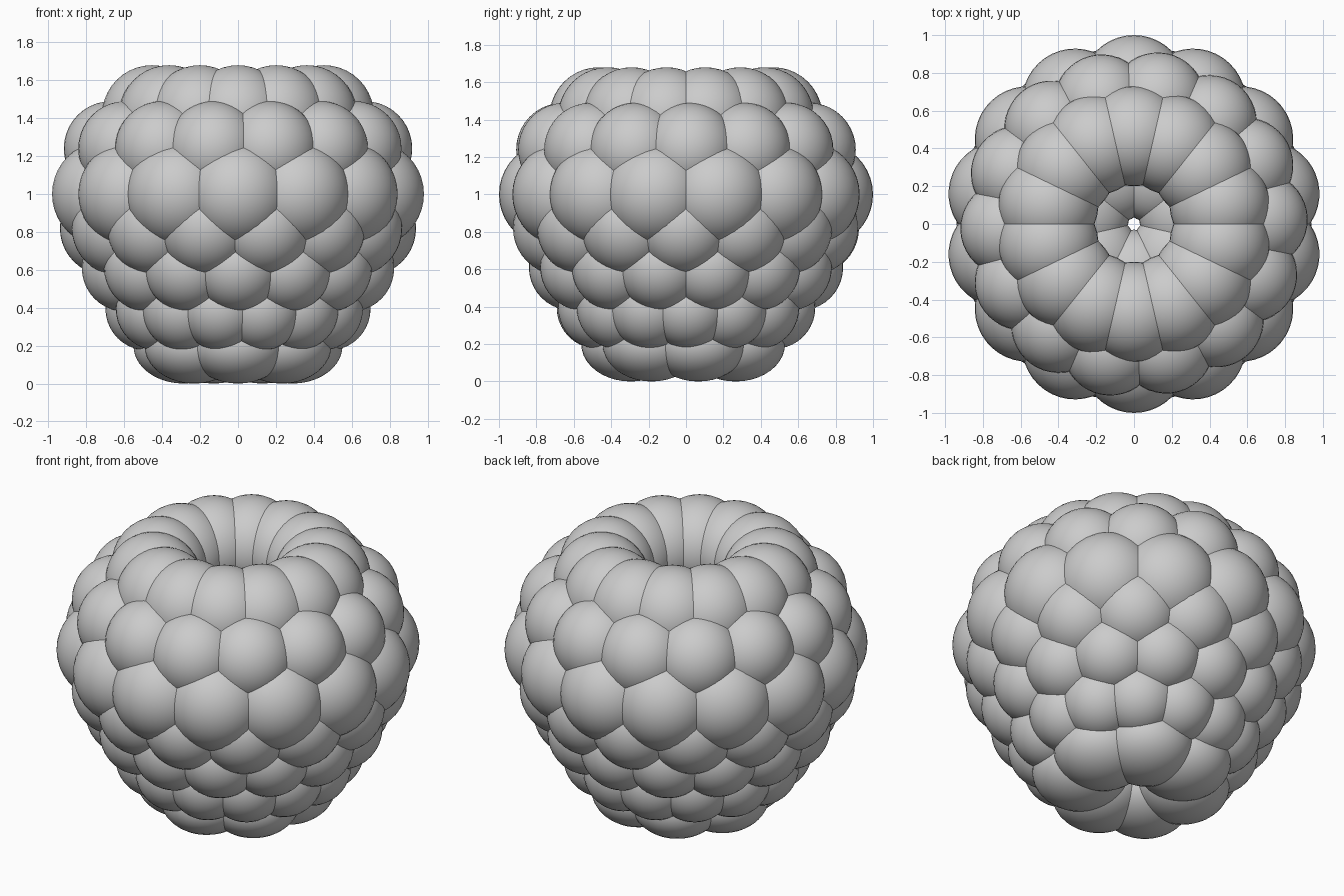
import bpy, bmesh
from math import pi, sin, cos, radians
from mathutils import Matrix

if "Cube" in bpy.data.objects:
    bpy.data.objects.remove(bpy.data.objects["Cube"])


def bead_ring(name, count, ring_r, z, size, turn):
    """Ring of overlapping beads; size = (radial, tangential, vertical) half sizes."""
    bm = bmesh.new()
    for i in range(count):
        a = radians(turn) - pi / 2 + 2 * pi * i / count
        m = (Matrix.Translation((ring_r * cos(a), ring_r * sin(a), z))
             @ Matrix.Rotation(a, 4, 'Z')
             @ Matrix.Diagonal((*size, 1)))
        bmesh.ops.create_uvsphere(bm, u_segments=40, v_segments=20, radius=1, matrix=m)
    for f in bm.faces:
        f.smooth = True
    mesh = bpy.data.meshes.new(name)
    bm.to_mesh(mesh)
    bm.free()
    ob = bpy.data.objects.new(name, mesh)
    bpy.context.collection.objects.link(ob)
    return ob


N = 14
HALF = 180 / N

# Stacked rows of round beads: name, ring radius, height, bead radius, turn
rows = [
    ("rim_beads", 0.465, 1.415, 0.265, 0),
    ("shoulder_beads", 0.67, 1.24, 0.25, HALF + 2),
    ("widest_beads", 0.72, 1.00, 0.28, 0),
    ("middle_beads", 0.69, 0.82, 0.25, HALF - 1),
    ("lower_beads", 0.61, 0.61, 0.23, 0),
    ("bottom_beads", 0.48, 0.395, 0.22, HALF + 2),
]
for name, ring_r, z, r, turn in rows:
    bead_ring(name, N, ring_r, z, (r, r, r), turn)

# Base petals that nearly meet in the centre
bead_ring("base_petals", 7, 0.295, 0.20, (0.265, 0.26, 0.20), 0)
